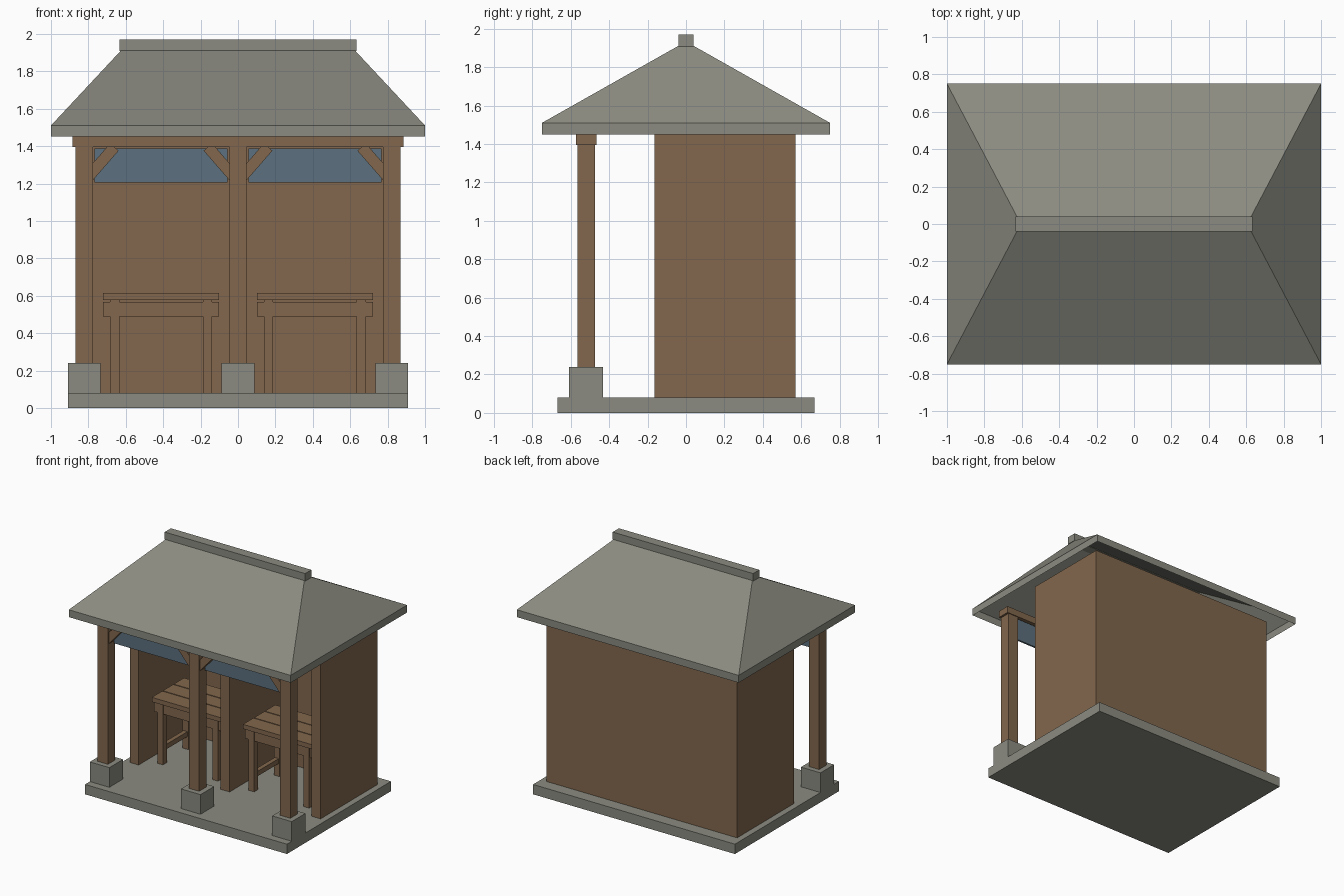
import bpy, bmesh, math
from mathutils import Matrix

if "Cube" in bpy.data.objects:
    bpy.data.objects.remove(bpy.data.objects["Cube"])


def material(name, rgb):
    m = bpy.data.materials.new(name)
    lin = [((c / 255 + 0.055) / 1.055) ** 2.4 for c in rgb]
    m.diffuse_color = (*lin, 1)
    m.use_nodes = True
    m.node_tree.nodes["Principled BSDF"].inputs["Base Color"].default_value = m.diffuse_color
    return m


STONE = material("grey stone", (139, 139, 129))
WOOD = material("brown wood", (130, 103, 77))
CLOTH = material("blue cloth", (92, 112, 126))


def finish(name, bm, mat):
    bmesh.ops.recalc_face_normals(bm, faces=bm.faces)
    me = bpy.data.meshes.new(name)
    bm.to_mesh(me)
    bm.free()
    me.materials.append(mat)
    ob = bpy.data.objects.new(name, me)
    bpy.context.collection.objects.link(ob)
    return ob


def box(name, x0, x1, y0, y1, z0, z1, mat):
    bm = bmesh.new()
    bmesh.ops.create_cube(bm, size=1, matrix=Matrix.Translation(
        ((x0 + x1) / 2, (y0 + y1) / 2, (z0 + z1) / 2))
        @ Matrix.Diagonal((x1 - x0, y1 - y0, z1 - z0, 1)))
    return finish(name, bm, mat)


# floor slab
box("floor_slab", -0.91, 0.91, -0.67, 0.67, 0, 0.08, STONE)

# front posts on stone footings, with a beam on top
for x in (-0.822, 0, 0.822):
    box("footing", x - 0.088, x + 0.088, -0.608, -0.432, 0.08, 0.24, STONE)
    box("front_post", x - 0.046, x + 0.046, -0.566, -0.474, 0.24, 1.4, WOOD)
box("front_beam", -0.885, 0.885, -0.573, -0.467, 1.395, 1.45, WOOD)

# back wall, side walls and middle partition
box("back_wall", -0.86, 0.86, 0.49, 0.57, 0.08, 1.5, WOOD)
for x in (-0.82, 0, 0.82):
    box("side_wall", x - 0.04, x + 0.04, -0.165, 0.49, 0.08, 1.5, WOOD)

# diagonal braces between posts and beam
for cx in (-0.411, 0.411):
    for s in (-1, 1):
        a, b = (0.385, 1.24), (0.25, 1.395)
        dx, dz = b[0] - a[0], b[1] - a[1]
        bm = bmesh.new()
        bmesh.ops.create_cube(bm, size=1, matrix=(
            Matrix.Translation((cx + s * (a[0] + b[0]) / 2, -0.53, (a[1] + b[1]) / 2))
            @ Matrix.Rotation(-math.atan2(dz, s * dx), 4, 'Y')
            @ Matrix.Diagonal((math.hypot(dx, dz), 0.05, 0.06, 1))))
        finish("brace", bm, WOOD)

    # hanging cloth
    box("cloth", cx - 0.355, cx + 0.355, -0.503, -0.488, 1.205, 1.388, CLOTH)

    # table: planks, aprons, legs and side rails
    for i in range(3):
        y = -0.08 + i * 0.141
        box("table_plank", cx - 0.31, cx + 0.31, y, y + 0.133, 0.578, 0.615, WOOD)
    for y in (-0.035, 0.29):
        box("table_apron", cx - 0.31, cx + 0.31, y - 0.018, y + 0.018, 0.49, 0.567, WOOD)
        for x in (cx - 0.248, cx + 0.248):
            box("table_leg", x - 0.025, x + 0.025, y - 0.025, y + 0.025, 0.08, 0.578, WOOD)
    for x in (cx - 0.248, cx + 0.248):
        box("table_rail", x - 0.018, x + 0.018, -0.02, 0.28, 0.185, 0.225, WOOD)
        box("table_side_apron", x - 0.018, x + 0.018, -0.02, 0.28, 0.51, 0.578, WOOD)

# hollow hipped roof: rings of eave bottom, eave top and ridge
bm = bmesh.new()
rings = []
for hx, hy, z in ((1, 0.75, 1.45), (1, 0.75, 1.51), (0.625, 0.038, 1.912)):
    rings.append([bm.verts.new((sx * hx, sy * hy, z))
                  for sx, sy in ((-1, -1), (1, -1), (1, 1), (-1, 1))])
for lo, hi in zip(rings, rings[1:]):
    for i in range(4):
        j = (i + 1) % 4
        bm.faces.new((lo[i], lo[j], hi[j], hi[i]))
bm.faces.new(rings[-1])
finish("roof", bm, STONE)
box("roof_ridge", -0.633, 0.633, -0.04, 0.04, 1.908, 1.97, STONE)
